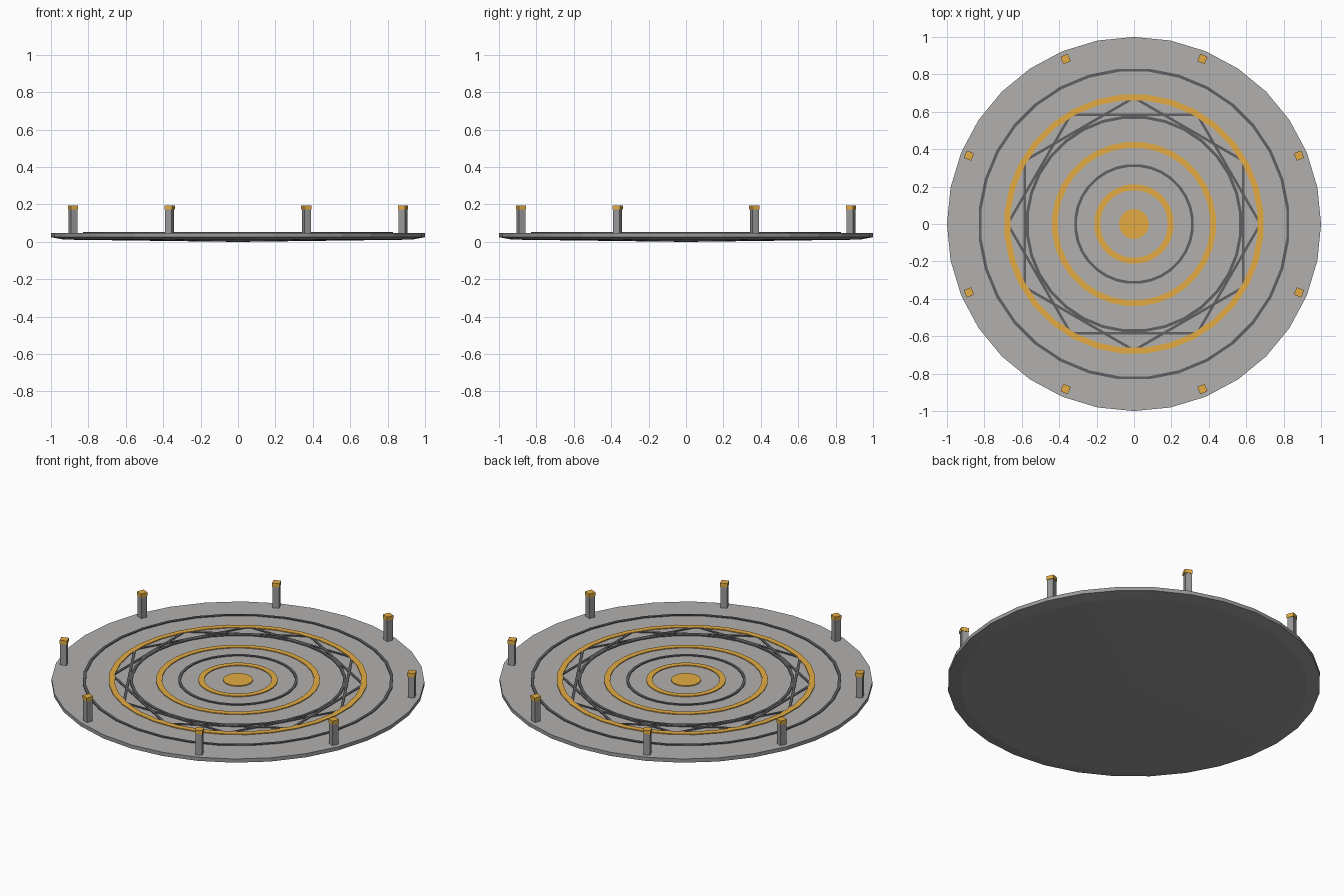
import bpy, bmesh
from math import pi, cos, sin

cube = bpy.data.objects.get("Cube")
if cube:
    bpy.data.objects.remove(cube, do_unlink=True)


def material(name, rgb):
    m = bpy.data.materials.new(name)
    m.use_nodes = True
    m.diffuse_color = (*rgb, 1)
    m.node_tree.nodes["Principled BSDF"].inputs["Base Color"].default_value = (*rgb, 1)
    return m


PALE = material("pale stone", (0.45, 0.43, 0.43))
STONE = material("grey stone", (0.32, 0.32, 0.32))
DARK = material("dark stone", (0.115, 0.115, 0.125))
GOLD = material("gold", (0.77, 0.41, 0.055))
TOP = 0.047


def add(name, bm, *mats):
    bmesh.ops.recalc_face_normals(bm, faces=bm.faces)
    mesh = bpy.data.meshes.new(name)
    bm.to_mesh(mesh)
    bm.free()
    for m in mats:
        mesh.materials.append(m)
    ob = bpy.data.objects.new(name, mesh)
    bpy.context.collection.objects.link(ob)
    return ob


def lathe(name, profile, sides, *mats, closed=False, turn=0):
    """Revolve (radius, height) points; open profiles get end caps."""
    bm = bmesh.new()
    loops = []
    for r, z in profile:
        angles = [2 * pi * (i + turn) / sides for i in range(sides)]
        loops.append([bm.verts.new((r * cos(a), r * sin(a), z)) for a in angles])
    pairs = list(zip(loops, loops[1:]))
    if closed:
        pairs.append((loops[-1], loops[0]))
    else:
        bm.faces.new(loops[0])
        bm.faces.new(loops[-1])
    for a, b in pairs:
        for i in range(sides):
            j = (i + 1) % sides
            bm.faces.new((a[i], a[j], b[j], b[i]))
    return add(name, bm, *mats)


def box(name, size, centre, angle, mat):
    bm = bmesh.new()
    bmesh.ops.create_cube(bm, size=1)
    bmesh.ops.scale(bm, vec=size, verts=bm.verts)
    ob = add(name, bm, mat)
    ob.location = centre
    ob.rotation_euler.z = angle
    return ob


# Round platform with a pale top, grey rim and shallow underside
platform = lathe("platform", [(0.02, 0), (0.93, 0.012), (1, 0.025), (1, TOP)], 32, STONE, PALE)
for face in platform.data.polygons:
    face.material_index = 1 if face.normal.z > 0.5 else 0

# Raised inlay rings and the centre boss
rings = [("outer_dark_ring", 0.818, 0.834, DARK), ("outer_gold_ring", 0.663, 0.695, GOLD),
         ("middle_dark_ring", 0.565, 0.581, DARK), ("middle_gold_ring", 0.408, 0.44, GOLD),
         ("inner_dark_ring", 0.306, 0.321, DARK), ("inner_gold_ring", 0.181, 0.213, GOLD)]
for name, inner, outer, mat in rings:
    low, high = TOP - 0.005, TOP + 0.005
    lathe(name, [(inner, low), (outer, low), (outer, high), (inner, high)],
          32, mat, closed=True, turn=0.5)
lathe("centre_boss", [(0.08, TOP - 0.005), (0.08, TOP + 0.005)], 24, GOLD)

# Two crossed hexagons of thin dark bars
for i in range(12):
    a = i * pi / 6
    box("hexagon_bar", (0.014, 0.66, 0.008), (0.585 * cos(a), 0.585 * sin(a), TOP), a, DARK)

# Eight square posts with gold caps around the rim
for i in range(8):
    a = pi / 8 + i * pi / 4
    x, y = 0.955 * cos(a), 0.955 * sin(a)
    box("post", (0.036, 0.036, 0.14), (x, y, 0.105), a, STONE)
    box("post_cap", (0.042, 0.042, 0.022), (x, y, 0.183), a, GOLD)
